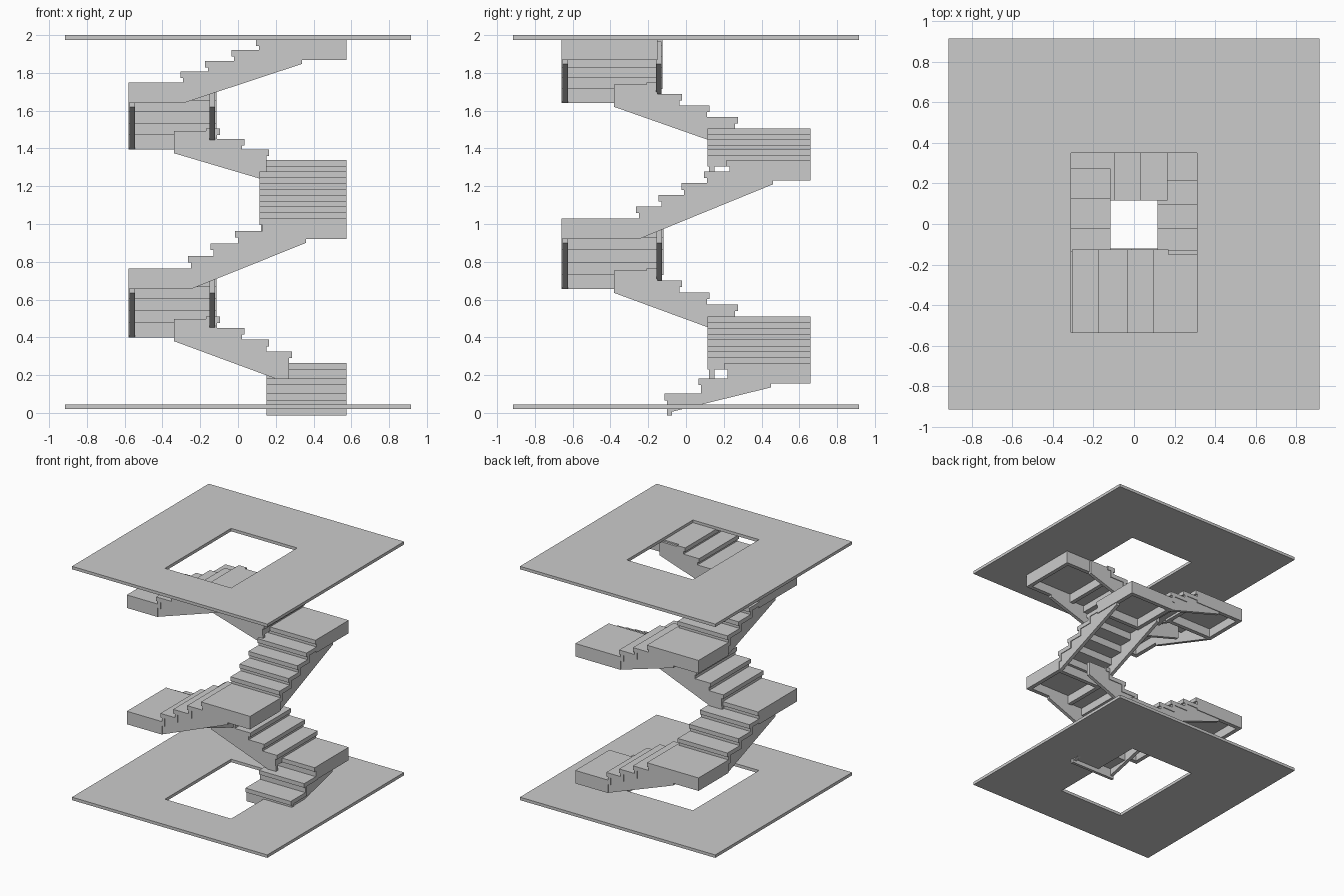
import bpy

if "Cube" in bpy.data.objects:
    bpy.data.objects.remove(bpy.data.objects["Cube"])

RIM = 0.035      # stringer / rim width
DEEP = 0.11      # depth of a landing rim
SLAB = 0.035     # tread and landing thickness


def make(name, verts, faces):
    me = bpy.data.meshes.new(name)
    me.from_pydata(verts, [], faces)
    me.update()
    ob = bpy.data.objects.new(name, me)
    bpy.context.collection.objects.link(ob)
    return ob


def fix_normals(ob):
    import bmesh
    bm = bmesh.new()
    bm.from_mesh(ob.data)
    bmesh.ops.recalc_face_normals(bm, faces=bm.faces[:])
    bm.to_mesh(ob.data)
    bm.free()


class Part:
    """Collects extruded profiles into one mesh. Profile is (s, z); w is across."""

    def __init__(self, axis='x'):
        self.axis, self.v, self.f = axis, [], []

    def prism(self, profile, w0, w1):
        b, n = len(self.v), len(profile)
        for w in (w0, w1):
            for s, z in profile:
                self.v.append((s, w, z) if self.axis == 'x' else (w, s, z))
        self.f.append([b + i for i in range(n)])
        self.f.append([b + n + i for i in reversed(range(n))])
        for i in range(n):
            j = (i + 1) % n
            self.f.append([b + i, b + j, b + n + j, b + n + i])

    def box(self, s0, s1, w0, w1, z0, z1):
        self.prism([(s0, z0), (s1, z0), (s1, z1), (s0, z1)], w0, w1)

    def finish(self, name):
        ob = make(name, self.v, self.f)
        fix_normals(ob)
        return ob


def landing(name, x0, x1, y0, y1, top):
    p = Part()
    p.box(x0, x1, y0, y1, top - SLAB, top)
    low, hi = top - DEEP, top - SLAB
    p.box(x0, x1, y0, y0 + RIM, low, hi)
    p.box(x0, x1, y1 - RIM, y1, low, hi)
    p.box(x0, x0 + RIM, y0 + RIM, y1 - RIM, low, hi)
    p.box(x1 - RIM, x1, y0 + RIM, y1 - RIM, low, hi)
    p.finish(name)


def flight(name, axis, risers, w0, w1, z0, z1):
    n = len(risers)
    d = 1 if risers[-1] > risers[0] else -1
    tops = [z0 + (z1 - z0) * i / n for i in range(n + 1)]
    # treads and closed risers
    p = Part(axis)
    for i, s in enumerate(risers):
        p.box(s, s + d * 0.025, w0, w1, tops[i] - SLAB, tops[i + 1] - 0.005)
        end = risers[i + 1] + d * 0.02 if i < n - 1 else s + d * 0.06
        p.box(s - d * 0.015, end, w0, w1, tops[i + 1] - SLAB, tops[i + 1])
    p.finish(name + "_steps")
    # stringers: stepped top, sloping underside running under the next landing
    p = Part(axis)
    end = risers[-1] + d * 0.23
    prof = [(risers[0], max(0, z0 - DEEP))]
    for i, s in enumerate(risers):
        if i:
            prof.append((s, tops[i] - 0.012))
        prof.append((s, tops[i + 1] - 0.012))
    prof += [(end, z1 - 0.012), (end, z1 - DEEP - 0.02)]
    p.prism(prof, w0 + 0.006, w0 + RIM)
    p.prism(prof, w1 - RIM, w1 - 0.006)
    p.finish(name + "_stringers")


def floor(name, z):
    o = 0.915
    outer = [(-o, -o), (o, -o), (o, o), (-o, o)]
    inner = [(-0.31, -0.535), (0.31, -0.535), (0.31, 0.35), (-0.31, 0.35)]
    ob = make(name, [(x, y, z) for x, y in outer + inner],
              [(i, (i + 1) % 4, 4 + (i + 1) % 4, 4 + i) for i in range(4)])
    m = ob.modifiers.new("thickness", 'SOLIDIFY')
    m.thickness = 0.025
    m.offset = -1


# floor plates with stairwell openings
floor("lower_floor", 0.045)
floor("upper_floor", 2.0)

# first turn
flight("right_flight_low", 'y', [-0.10, 0.08, 0.22], 0.15, 0.575, 0.02, 0.265)
landing("back_right_landing_low", 0.27, 0.575, 0.22, 0.66, 0.265)
flight("back_flight_low", 'x', [0.27, 0.15, 0.02, -0.11], 0.115, 0.66, 0.265, 0.51)
landing("back_left_landing_low", -0.58, -0.11, 0.26, 0.66, 0.51)
flight("left_flight_low", 'y', [0.26, 0.11, -0.035, -0.15], -0.58, -0.115, 0.51, 0.765)
landing("front_left_landing_low", -0.58, -0.25, -0.66, -0.15, 0.765)
flight("front_flight_low", 'x', [-0.25, -0.13, 0.0, 0.13], -0.66, -0.12, 0.765, 1.03)
landing("front_right_landing_low", 0.13, 0.575, -0.66, -0.25, 1.03)

# second turn
flight("right_flight_high", 'y', [-0.25, -0.13, -0.01, 0.11, 0.23], 0.115, 0.575, 1.03, 1.34)
landing("back_right_landing_high", 0.15, 0.575, 0.23, 0.66, 1.34)
flight("back_flight_high", 'x', [0.15, 0.02, -0.11], 0.115, 0.66, 1.34, 1.505)
landing("back_left_landing_high", -0.58, -0.11, 0.26, 0.66, 1.505)
flight("left_flight_high", 'y', [0.26, 0.11, -0.035, -0.15], -0.58, -0.115, 1.505, 1.75)
landing("front_left_landing_high", -0.58, -0.29, -0.66, -0.15, 1.75)
flight("front_flight_high", 'x', [-0.29, -0.16, -0.02, 0.11], -0.66, -0.125, 1.75, 1.978)
landing("top_landing", 0.11, 0.575, -0.66, -0.15, 1.978)
